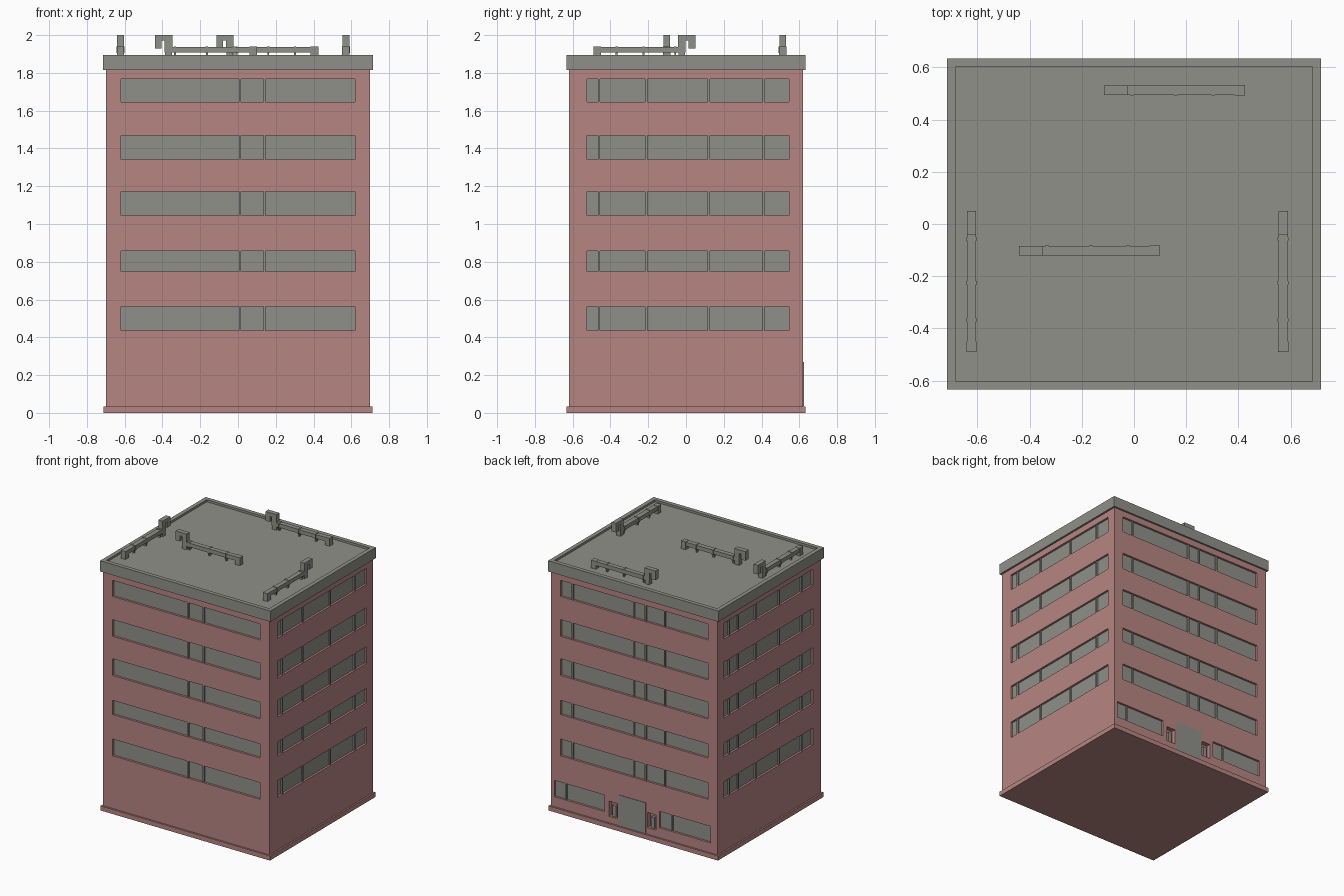
import bpy, bmesh
from mathutils import Vector

if "Cube" in bpy.data.objects:
    bpy.data.objects.remove(bpy.data.objects["Cube"], do_unlink=True)


def material(name, rgb):
    m = bpy.data.materials.new(name)
    m.use_nodes = True
    m.diffuse_color = (*rgb, 1)
    m.node_tree.nodes["Principled BSDF"].inputs["Base Color"].default_value = (*rgb, 1)
    return m


BRICK = material("dusty_red", (0.47, 0.235, 0.225))
GREY = material("warm_grey", (0.28, 0.28, 0.255))
HX, HY = 0.70, 0.62        # wall half sizes
DEPTH = 0.02               # window recess


def finish(name, bm, mat):
    bmesh.ops.recalc_face_normals(bm, faces=bm.faces)
    me = bpy.data.meshes.new(name)
    bm.to_mesh(me)
    bm.free()
    me.materials.append(mat)
    ob = bpy.data.objects.new(name, me)
    bpy.context.collection.objects.link(ob)
    return ob


def add_box(bm, lo, hi):
    lo, hi = Vector(lo), Vector(hi)
    verts = bmesh.ops.create_cube(bm, size=1)["verts"]
    for v in verts:
        v.co = (lo + hi) / 2 + v.co * (hi - lo)
    return verts


def boxes(name, spans, mat):
    bm = bmesh.new()
    for lo, hi in spans:
        add_box(bm, lo, hi)
    return finish(name, bm, mat)


def on_wall(side, u0, u1, z0, z1, d0, d1):
    """Box on one facade; d is the distance out from the wall surface."""
    sign = 1 if side in ("back", "left") else -1
    half = HX if side in ("left", "right") else HY
    a, b = sorted((sign * (half + d0), sign * (half + d1)))
    if side in ("left", "right"):
        return (a, u0, z0), (b, u1, z1)
    return (u0, a, z0), (u1, b, z1)


# Window bands: five storeys on every facade, mullions per facade
storeys = [(0.435, 0.562), (0.748, 0.856), (1.045, 1.172), (1.342, 1.469), (1.645, 1.767)]
facades = {
    "front": (-0.62, 0.62, [0.01, 0.14]),
    "back": (-0.62, 0.62, [0.525, 0.01, -0.09, -0.25]),
    "left": (-0.525, 0.545, [-0.46, -0.21, 0.12, 0.41]),
    "right": (-0.525, 0.545, [0.47, 0.36, 0.155, -0.13, -0.40]),
}
bands = [(s, u0, u1, z0, z1, mull)
         for s, (u0, u1, mull) in facades.items() for z0, z1 in storeys]
# Ground floor windows and entrance side niches, on the back only
bands += [("back", 0.25, 0.672, 0.11, 0.235, [0.58]),
          ("back", -0.642, -0.21, 0.11, 0.235, [-0.31])]
niches = [("back", 0.14, 0.213, 0.085, 0.20), ("back", -0.183, -0.11, 0.085, 0.20)]

# Walls with the recesses cut out
walls = boxes("walls", [((-HX, -HY, 0.02), (HX, HY, 1.83))], BRICK)
cuts = [on_wall(*b[:5], -DEPTH, 0.05) for b in bands]
cuts += [on_wall(*n, -0.035, 0.05) for n in niches]
cutter = boxes("recess_cutter", cuts, BRICK)
cutter.hide_render = True
mod = walls.modifiers.new("recesses", "BOOLEAN")
mod.operation, mod.solver, mod.object = "DIFFERENCE", "EXACT", cutter
bpy.context.view_layer.objects.active = walls
bpy.ops.object.modifier_apply(modifier=mod.name)
bpy.data.objects.remove(cutter, do_unlink=True)

# Glass and mullions per facade
for side in facades:
    mine = [b for b in bands if b[0] == side]
    boxes(side + "_glass", [on_wall(*b[:5], -DEPTH - 0.005, -DEPTH + 0.004) for b in mine], GREY)
    boxes(side + "_mullions",
          [on_wall(side, m - 0.006, m + 0.006, b[3], b[4], -DEPTH, -0.005)
           for b in mine for m in b[5]], GREY)

# Entrance: door plate and niche fittings
boxes("entrance_door", [on_wall("back", -0.098, 0.128, 0.036, 0.27, -0.003, 0.004)], GREY)
boxes("niche_panels",
      [on_wall(s, u0 + 0.022, u1 - 0.022, z0, z1 - 0.03, -0.04, -0.012)
       for s, u0, u1, z0, z1 in niches], GREY)

# Plinth
boxes("plinth", [((-0.712, -0.633, 0), (0.712, 0.633, 0.035))], BRICK)

# Roof slab with a raised rim
bm = bmesh.new()
add_box(bm, (-0.715, -0.633, 1.814), (0.715, 0.633, 1.896))
bm.normal_update()
top = max(bm.faces, key=lambda f: f.calc_center_median().z)
bmesh.ops.inset_region(bm, faces=[top], thickness=0.044, depth=0)
low = bmesh.ops.extrude_face_region(bm, geom=[top])
bmesh.ops.delete(bm, geom=[top], context="FACES_ONLY")
bmesh.ops.translate(bm, vec=(0, 0, -0.016),
                    verts=[g for g in low["geom"] if isinstance(g, bmesh.types.BMVert)])
finish("roof", bm, GREY)

# Roof ducts: hooked vent, long run, collars, feet and down-turned end
FLOOR = 1.878
hook = [(0, 1.93), (0, 2.0), (0.092, 2.0), (0.092, 1.938), (0.505, 1.938),
        (0.505, 1.908), (0.052, 1.908), (0.052, 1.972), (0.036, 1.972), (0.036, 1.93)]


def duct(name, start, along):
    sx, sy = start
    ax, ay = along

    def place(s, w, z):
        return sx + ax * s - ay * w, sy + ay * s + ax * w, z

    bm = bmesh.new()
    face = bm.faces.new([bm.verts.new(place(s, -0.018, z)) for s, z in hook])
    ext = bmesh.ops.extrude_face_region(bm, geom=[face])
    side = Vector(place(0, 0.018, 0)) - Vector(place(0, -0.018, 0))
    bmesh.ops.translate(bm, vec=side,
                        verts=[g for g in ext["geom"] if isinstance(g, bmesh.types.BMVert)])

    def block(s0, s1, w, z0, z1):
        p, q = place(s0, -w, z0), place(s1, w, z1)
        add_box(bm, [min(c) for c in zip(p, q)], [max(c) for c in zip(p, q)])

    for s in (0.107, 0.275, 0.417):
        block(s - 0.006, s + 0.006, 0.021, 1.904, 1.941)
        block(s - 0.005, s + 0.005, 0.010, FLOOR, 1.91)
    block(0.054, 0.09, 0.017, FLOOR, 1.91)
    block(0.50, 0.54, 0.0195, FLOOR, 1.94)
    finish(name, bm, GREY)


duct("middle_duct", (-0.44, -0.102), (1, 0))
duct("back_duct", (-0.115, 0.512), (1, 0))
duct("right_duct", (-0.622, 0.05), (0, -1))
duct("left_duct", (0.571, 0.05), (0, -1))
